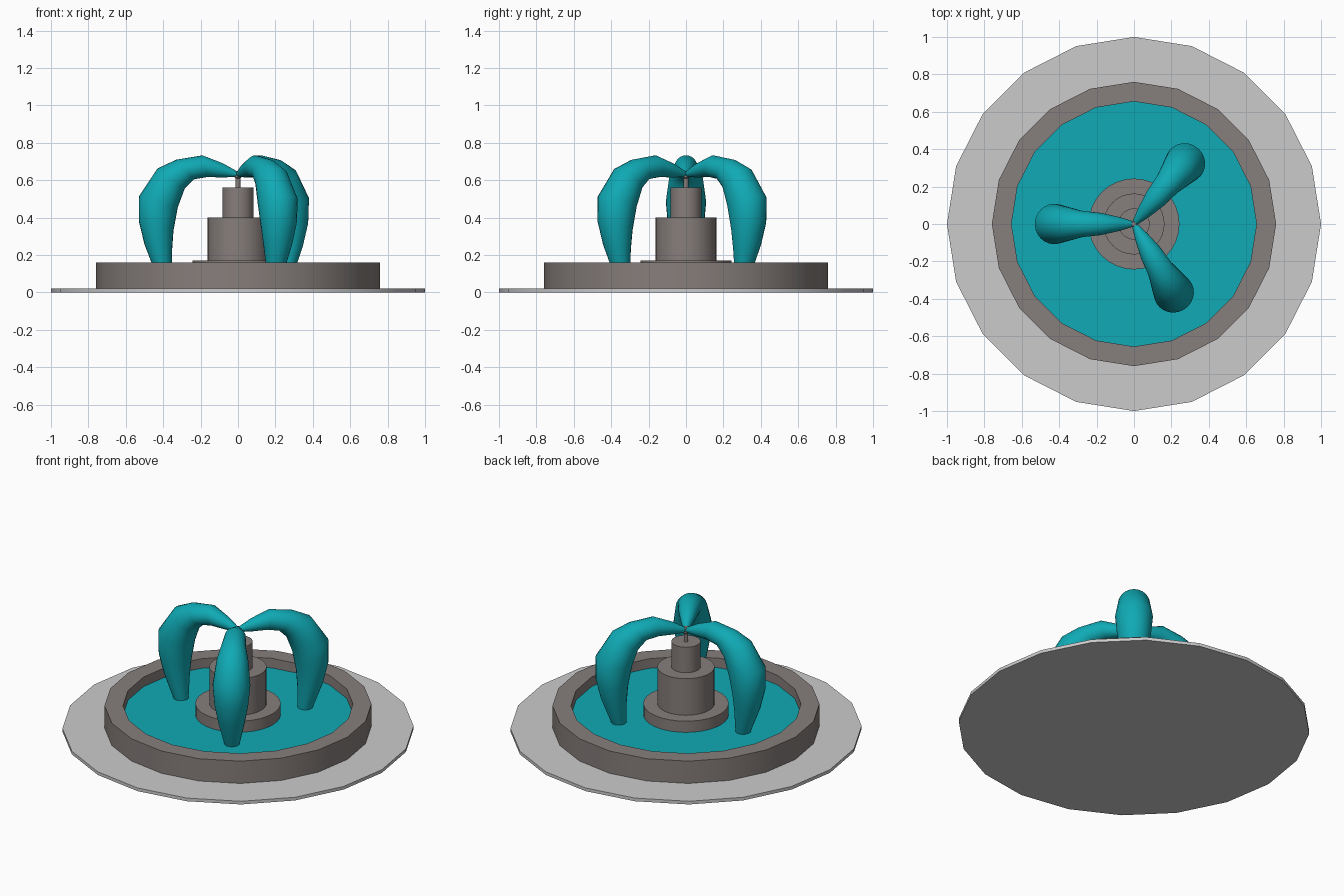
import bpy, bmesh, math
from mathutils import Vector

if "Cube" in bpy.data.objects:
    bpy.data.objects.remove(bpy.data.objects["Cube"])


def material(name, rgb):
    m = bpy.data.materials.new(name)
    m.diffuse_color = (*rgb, 1)
    m.use_nodes = True
    m.node_tree.nodes["Principled BSDF"].inputs["Base Color"].default_value = m.diffuse_color
    return m


STONE = material("stone", (0.24, 0.21, 0.2))
WATER = material("water", (0.005, 0.4, 0.46))


def skin(name, rings, mat=None, closed=False):
    """Bridge equal-sized rings of points; cap the ends unless closed."""
    bm = bmesh.new()
    loops = [[bm.verts.new(p) for p in ring] for ring in rings]
    n = len(loops[0])
    pairs = list(zip(loops, loops[1:]))
    if closed:
        pairs.append((loops[-1], loops[0]))
    for a, b in pairs:
        for i in range(n):
            j = (i + 1) % n
            bm.faces.new((a[i], a[j], b[j], b[i]))
    if not closed:
        bm.faces.new(loops[0][::-1])
        bm.faces.new(loops[-1])
    bmesh.ops.recalc_face_normals(bm, faces=bm.faces)
    me = bpy.data.meshes.new(name)
    bm.to_mesh(me)
    bm.free()
    ob = bpy.data.objects.new(name, me)
    bpy.context.collection.objects.link(ob)
    if mat:
        me.materials.append(mat)
    bpy.ops.object.select_all(action='DESELECT')
    ob.select_set(True)
    bpy.context.view_layer.objects.active = ob
    bpy.ops.object.shade_smooth_by_angle(angle=math.radians(35))
    return ob


def lathe(name, profile, sides, mat=None, closed=False):
    rings = [[(r * math.cos(math.tau * i / sides), r * math.sin(math.tau * i / sides), z)
              for i in range(sides)] for r, z in profile]
    return skin(name, rings, mat, closed)


# Paved base, basin wall and pool
lathe("paved_base", [(1, 0), (1, 0.02)], 20)
lathe("basin_wall", [(0.76, 0.02), (0.76, 0.16), (0.655, 0.16), (0.655, 0.02)], 20, STONE, True)
lathe("pool_water", [(0.655, 0.02), (0.655, 0.1)], 20, WATER)

# Stepped pedestal and nozzle
lathe("pedestal", [(0.243, 0.05), (0.243, 0.17), (0.163, 0.17), (0.163, 0.4),
                   (0.083, 0.4), (0.083, 0.56)], 32, STONE)
lathe("nozzle", [(0.013, 0.55), (0.013, 0.61), (0.018, 0.615), (0.018, 0.645), (0.012, 0.65)], 16, STONE)

# Arching jets: outer and inner edge of each cross-section (distance, height)
OUTER = [(0, 0.645), (0.08, 0.69), (0.19, 0.733), (0.33, 0.71), (0.43, 0.663),
         (0.53, 0.513), (0.53, 0.38), (0.5, 0.257), (0.44, 0.1)]
INNER = [(0.005, 0.618), (0.08, 0.615), (0.165, 0.617), (0.235, 0.605), (0.285, 0.555),
         (0.322, 0.455), (0.345, 0.33), (0.352, 0.23), (0.353, 0.1)]
for k, deg in enumerate((180, 50, -60)):
    a = math.radians(deg)
    out, side = Vector((math.cos(a), math.sin(a), 0)), Vector((-math.sin(a), math.cos(a), 0))
    rings = []
    for o, i in zip(OUTER, INNER):
        po, pi = out * o[0], out * i[0]
        po.z, pi.z = o[1], i[1]
        mid, half = (po + pi) / 2, (po - pi) / 2
        rings.append([mid + half * math.cos(math.tau * s / 24)
                      + side * half.length * math.sin(math.tau * s / 24) for s in range(24)])
    ob = skin(f"water_jet_{k + 1}", rings, WATER)
    bpy.ops.object.shade_smooth_by_angle(angle=math.radians(60))
